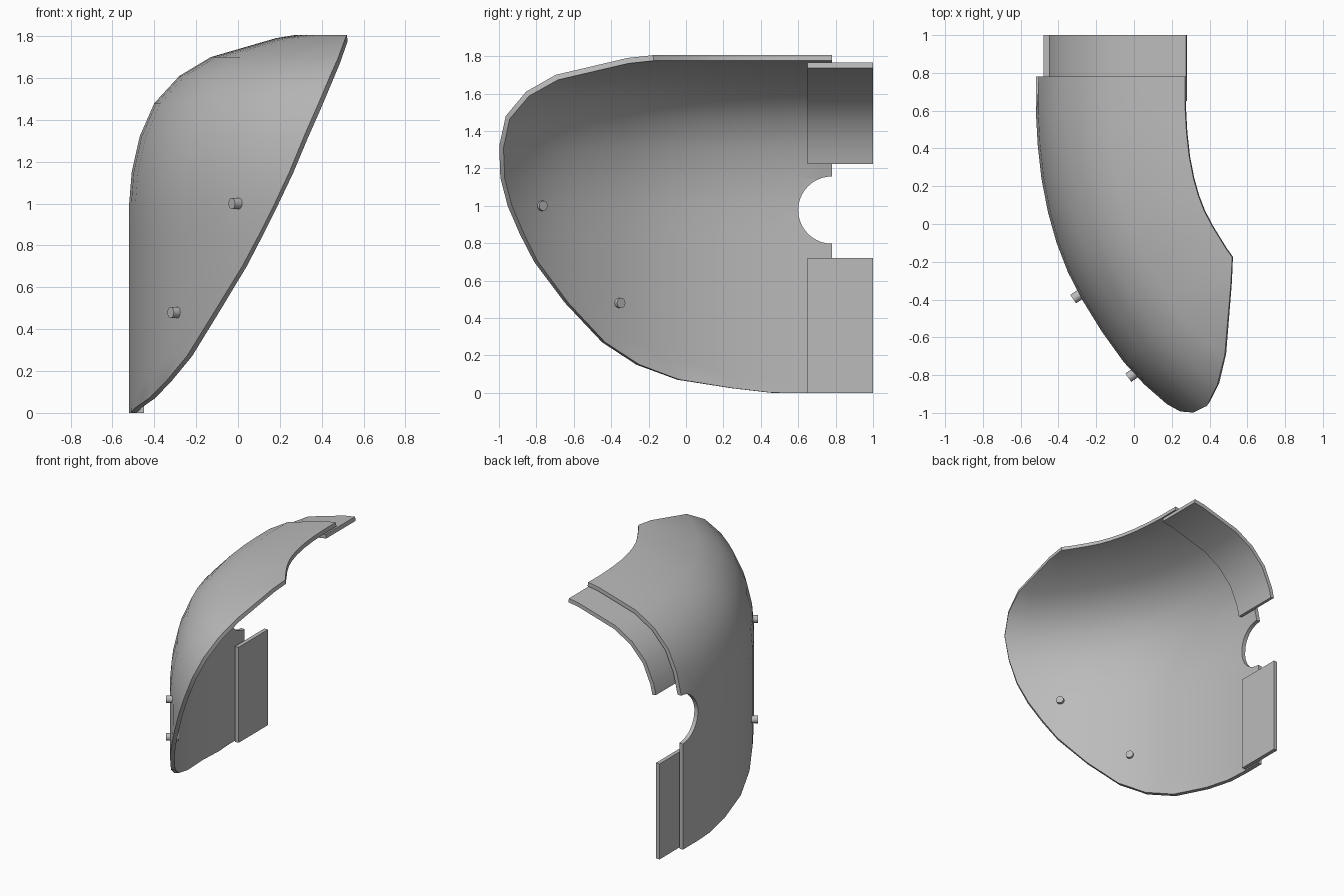
import bpy, bmesh, math
from mathutils import Vector

if "Cube" in bpy.data.objects:
    bpy.data.objects.remove(bpy.data.objects["Cube"])

grey = bpy.data.materials.new("plain_grey")
grey.use_nodes = True
grey.diffuse_color = (0.5, 0.5, 0.5, 1)
grey.node_tree.nodes["Principled BSDF"].inputs["Base Color"].default_value = (0.5, 0.5, 0.5, 1)

BACK, THICK = 0.78, 0.03

# Plan curve of the outer wall, from the back edge round to the front
plan = [Vector(p) for p in [
    (-.52, BACK), (-.52, .6), (-.51, .42), (-.49, .24), (-.455, .06), (-.41, -.1),
    (-.35, -.255), (-.275, -.4), (-.17, -.57), (-.055, -.73), (.055, -.85),
    (.17, -.95), (.3, -1.05), (.55, -1.235)]]

# Rows of the shell: height, inward offset, x of the slanting open edge
rows = [(0, 0, -.512), (.025, 0, -.49), (.07, 0, -.425), (.15, 0, -.345),
        (.27, 0, -.245), (.48, 0, -.115), (.7, 0, .02), (.85, 0, .1),
        (1, 0, .175), (1.15, .012, .245), (1.32, .05, .315), (1.48, .12, .385),
        (1.61, .24, .44), (1.7, .39, .48), (1.79, .7, .513), (1.805, .79, .52)]


def offset(points, d):
    """Shift a polyline sideways to its left by d, with mitred corners."""
    dirs = [(b - a).normalized() for a, b in zip(points, points[1:])]
    out = []
    for i, p in enumerate(points):
        a, b = dirs[max(i - 1, 0)], dirs[min(i, len(dirs) - 1)]
        t = (a + b).normalized()
        out.append(p + Vector((-t.y, t.x)) * d / t.dot(a))
    return out


def clip(points, limit):
    """Hold every point past x = limit at the crossing."""
    for i, (a, b) in enumerate(zip(points, points[1:])):
        if b.x >= limit:
            end = a.lerp(b, (limit - a.x) / (b.x - a.x))
            return points[:i + 1] + [end] * (len(points) - i - 1)
    return points


def apply_modifiers(ob):
    bpy.context.view_layer.update()
    shape = ob.evaluated_get(bpy.context.evaluated_depsgraph_get())
    ob.data = bpy.data.meshes.new_from_object(shape)
    ob.modifiers.clear()


def finish(ob):
    bpy.ops.object.select_all(action='DESELECT')
    ob.select_set(True)
    bpy.context.view_layer.objects.active = ob
    bpy.ops.object.shade_smooth_by_angle(angle=math.radians(35))


def sheet(name, grid):
    """Skin a grid of points and thicken it inwards."""
    bm = bmesh.new()
    vs = [[bm.verts.new(p) for p in row] for row in grid]
    for lo, hi in zip(vs, vs[1:]):
        for j in range(len(lo) - 1):
            bm.faces.new((lo[j], lo[j + 1], hi[j + 1], hi[j]))
    bmesh.ops.remove_doubles(bm, verts=bm.verts, dist=1e-4)
    me = bpy.data.meshes.new(name)
    bm.to_mesh(me)
    bm.free()
    me.materials.append(grey)
    ob = bpy.data.objects.new(name, me)
    bpy.context.collection.objects.link(ob)
    mod = ob.modifiers.new("thickness", 'SOLIDIFY')
    mod.thickness, mod.offset, mod.use_even_offset = THICK, -1, True
    apply_modifiers(ob)
    return ob


def cylinder(name, centre, axis, radius, depth, sides):
    bpy.ops.mesh.primitive_cylinder_add(vertices=sides, radius=radius, depth=depth, location=centre)
    ob = bpy.context.object
    ob.name = name
    ob.rotation_euler = Vector(axis).to_track_quat('Z', 'Y').to_euler()
    ob.data.materials.append(grey)
    return ob


# Curved shell, cut along the slanting edge
shell = sheet("curved_shell", [[(p.x, p.y, z) for p in clip(offset(plan, d), edge)]
                               for z, d, edge in rows])

# Half-round notch in the back edge
cutter = cylinder("notch_cutter", (-.5, BACK, .977), (1, 0, 0), .18, .4, 40)
cutter.hide_render = True
cut = shell.modifiers.new("notch", 'BOOLEAN')
cut.operation, cut.solver, cut.object = 'DIFFERENCE', 'EXACT', cutter
apply_modifiers(shell)
bpy.data.objects.remove(cutter)
finish(shell)

# Joining strips behind the back edge, set just inside the shell
section = [Vector((plan[0].x + d, z)) for z, d, _ in rows]
inner = offset(section, -(THICK + .01))


def strip(name, points):
    finish(sheet(name, [[(p.x, y, p.y) for y in (1, .65)] for p in points]))


wall_x = inner[0].x
strip("lower_joining_strip", [Vector((wall_x, 0)), Vector((wall_x, .72))])
top = [p for p in inner if p.y > 1.25]
below = [p for p in inner if p.y <= 1.23][-1]
start = below.lerp(top[0], (1.23 - below.y) / (top[0].y - below.y))
strip("upper_joining_strip", [start] + top)

# Small pegs through the wall
for name, centre in (("upper_peg", (.007, -.788, 1)), ("lower_peg", (-.285, -.372, .48))):
    finish(cylinder(name, centre, (.82, .57, 0), .027, .09, 16))
